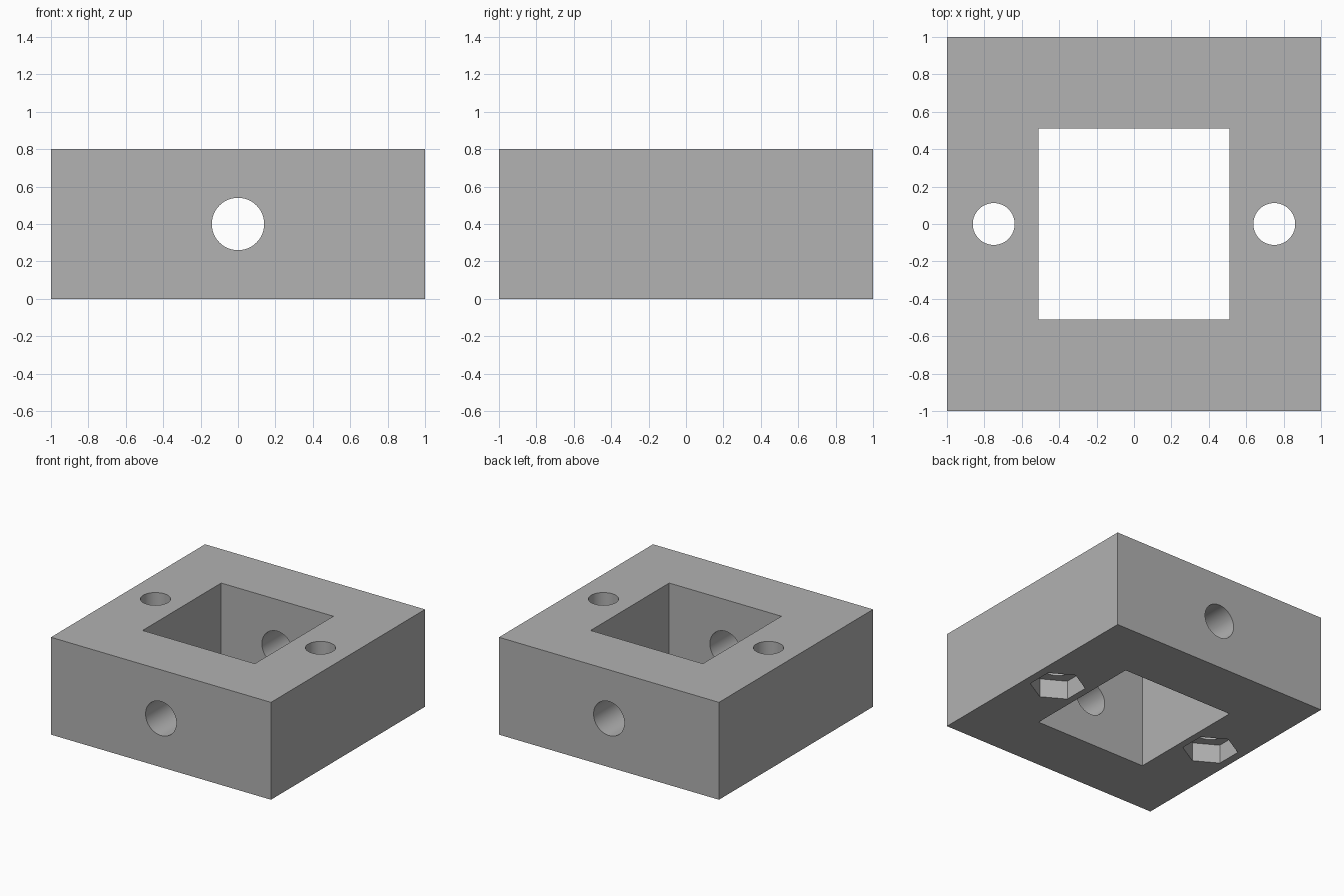
import bpy
from math import radians

default = bpy.data.objects.get("Cube")
if default:
    bpy.data.objects.remove(default, do_unlink=True)

LENGTH, HEIGHT = 2.0, 0.8
WINDOW = 1.02
BOLT_X, BOLT_R = 0.75, 0.112
NUT_R, NUT_DEPTH = 0.21, 0.155
PIN_R = 0.14


def box(name, size, z):
    bpy.ops.mesh.primitive_cube_add(size=1, location=(0, 0, z))
    obj = bpy.context.object
    obj.name, obj.scale = name, size
    bpy.ops.object.transform_apply(location=True, rotation=True, scale=True)
    return obj


def prism(name, sides, radius, depth, location, rotation=(0, 0, 0)):
    bpy.ops.mesh.primitive_cylinder_add(vertices=sides, radius=radius, depth=depth,
                                        location=location, rotation=rotation)
    obj = bpy.context.object
    obj.name = name
    bpy.ops.object.transform_apply(location=True, rotation=True, scale=True)
    return obj


# Plain grey material
grey = bpy.data.materials.new("plain grey")
grey.use_nodes = True
colour = (0.445, 0.445, 0.445, 1)
grey.diffuse_color = colour
grey.node_tree.nodes["Principled BSDF"].inputs["Base Color"].default_value = colour

# Solid block
block = box("mounting_block", (LENGTH, LENGTH, HEIGHT), HEIGHT / 2)
block.data.materials.append(grey)

# Square window and the front-to-back pin hole
cutters = [
    box("window_cutter", (WINDOW, WINDOW, HEIGHT * 2), HEIGHT / 2),
    prism("pin_hole_cutter", 64, PIN_R, LENGTH * 2, (0, 0, HEIGHT / 2),
          (radians(90), 0, 0)),
]

# Bolt holes with hexagonal nut pockets underneath
for side in (-1, 1):
    x = side * BOLT_X
    cutters.append(prism("bolt_hole_cutter", 64, BOLT_R, HEIGHT * 2, (x, 0, HEIGHT / 2)))
    # a vertex of each hexagon points along y
    cutters.append(prism("nut_pocket_cutter", 6, NUT_R, NUT_DEPTH * 2, (x, 0, 0)))

# Cut the block, then discard the cutters
for cutter in cutters:
    cutter.hide_render = True
    cut = block.modifiers.new(cutter.name, "BOOLEAN")
    cut.operation, cut.solver, cut.object = "DIFFERENCE", "EXACT", cutter
    bpy.context.view_layer.objects.active = block
    bpy.ops.object.modifier_apply(modifier=cut.name)
    bpy.data.objects.remove(cutter, do_unlink=True)

# Smooth bores, crisp edges
bpy.ops.object.select_all(action="DESELECT")
block.select_set(True)
bpy.context.view_layer.objects.active = block
bpy.ops.object.shade_smooth_by_angle(angle=radians(30))
